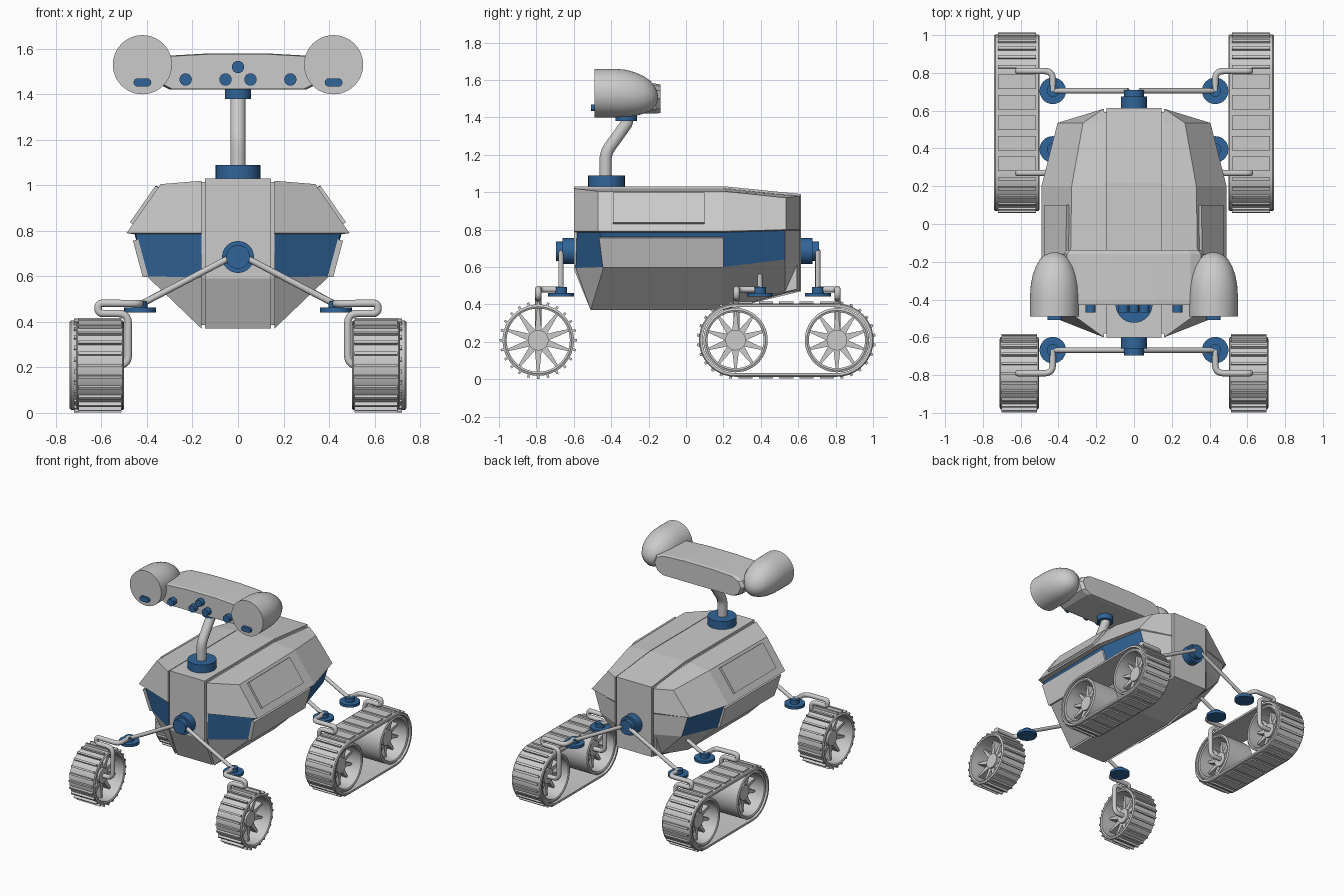
import bpy, bmesh
from math import pi, sin, cos, radians
from mathutils import Vector, Matrix

if "Cube" in bpy.data.objects:
    bpy.data.objects.remove(bpy.data.objects["Cube"])

blue = bpy.data.materials.new("blue")
blue.diffuse_color = (0.03, 0.13, 0.32, 1)
blue.use_nodes = True
blue.node_tree.nodes["Principled BSDF"].inputs["Base Color"].default_value = blue.diffuse_color
V = Vector


def finish(name, bm, mat=None, smooth=False):
    bmesh.ops.remove_doubles(bm, verts=bm.verts, dist=1e-5)
    bmesh.ops.recalc_face_normals(bm, faces=bm.faces)
    me = bpy.data.meshes.new(name)
    bm.to_mesh(me)
    bm.free()
    if mat:
        me.materials.append(mat)
    if smooth:
        me.polygons.foreach_set("use_smooth", [True] * len(me.polygons))
        me.set_sharp_from_angle(angle=radians(35))
    ob = bpy.data.objects.new(name, me)
    bpy.context.collection.objects.link(ob)
    return ob


def loft(bm, rings, closed=True, wrap=False, caps=True):
    """Skin a list of rings of points."""
    vs = [[bm.verts.new(p) for p in r] for r in rings]
    n = len(vs[0])
    for i in range(len(vs) if wrap else len(vs) - 1):
        a, b = vs[i], vs[(i + 1) % len(vs)]
        for j in range(n if closed else n - 1):
            k = (j + 1) % n
            bm.faces.new((a[j], a[k], b[k], b[j]))
    if caps and not wrap:
        bm.faces.new(vs[0])
        bm.faces.new(vs[-1])


def prism(name, a, b, mat=None):
    bm = bmesh.new()
    loft(bm, [a, b])
    return finish(name, bm, mat)


def cyl(name, p0, p1, r, mat=None, n=32):
    p0, p1 = V(p0), V(p1)
    q = (p1 - p0).to_track_quat('Z', 'Y')
    ring = [q @ V((r * cos(2 * pi * i / n), r * sin(2 * pi * i / n), 0)) for i in range(n)]
    bm = bmesh.new()
    loft(bm, [[p + v for v in ring] for p in (p0, p1)])
    return finish(name, bm, mat, True)


def tube(name, pts, r, fillet):
    """Bent pipe with rounded corners."""
    pts = [V(p) for p in pts]
    path = [pts[0]]
    for a, b, c in zip(pts, pts[1:], pts[2:]):
        d1, d2 = a - b, c - b
        f = min(fillet, d1.length * .48, d2.length * .48)
        s, e = b + d1.normalized() * f, b + d2.normalized() * f
        path += [s.lerp(b, t).lerp(b.lerp(e, t), t) for t in (0, .2, .4, .6, .8, 1)]
    path.append(pts[-1])
    cu = bpy.data.curves.new(name, 'CURVE')
    cu.dimensions = '3D'
    cu.bevel_depth, cu.bevel_resolution, cu.use_fill_caps = r, 3, True
    sp = cu.splines.new('POLY')
    sp.points.add(len(path) - 1)
    for q, p in zip(sp.points, path):
        q.co = (*p, 1)
    bpy.context.collection.objects.link(bpy.data.objects.new(name, cu))


def slab(name, quad, t, s):
    """Thin panel on a side quad, thickened outwards."""
    q = [V((p[0] * s, p[1], p[2])) for p in quad]
    n = (q[1] - q[0]).cross(q[3] - q[0]).normalized()
    n *= 1 if n.x * s > 0 else -1
    prism(name, [p - n * .01 for p in q], [p + n * t for p in q])


def bars(name, items, x, w):
    """Tread bars: (y, z, angle, length, height)."""
    bm = bmesh.new()
    for y, z, a, l, h in items:
        bmesh.ops.create_cube(bm, size=1, matrix=Matrix.Translation((x, y, z)) @
                              Matrix.Rotation(a, 4, 'X') @ Matrix.Diagonal((w, l, h, 1)))
    finish(name, bm)


ZC = .209


def wheel(name, x, y, r, hw):
    # rim ring
    prof = [(-hw, r - .012), (-hw + .006, r), (hw - .006, r), (hw, r - .012),
            (hw - .005, r - .022), (-hw + .005, r - .022)]
    bm = bmesh.new()
    loft(bm, [[(x + a, y + q * cos(t), ZC + q * sin(t)) for a, q in prof]
              for t in [2 * pi * i / 48 for i in range(48)]], wrap=True)
    finish(name + "_rim", bm, None, True)
    # hub with tapered spokes
    cyl(name + "_hub", (x - .05, y, ZC), (x + .05, y, ZC), .055, n=20)
    bm = bmesh.new()
    for i in range(10):
        t = 2 * pi * (i + .5) / 10
        c, s = cos(t), sin(t)
        flat = [(.045, -.019), (r - .015, -.006), (r - .015, .006), (.045, .019)]
        loft(bm, [[(x + d, y + a * c - b * s, ZC + a * s + b * c) for a, b in flat] for d in (-.035, .035)])
    finish(name + "_spokes", bm)


# hull: centre strip and recessed core
side = [(-.6, .59), (-.6, 1.03), (.22, 1.03), (.615, .99), (.615, .47), (.2, .37), (-.51, .37)]
prism("hull_centre_strip", [(-.145, y, z) for y, z in side], [(.145, y, z) for y, z in side])
core = [(y * .965, .7 + (z - .7) * .95) for y, z in side]
prism("hull_core", [(-.17, y, z) for y, z in core], [(.17, y, z) for y, z in core])

# hull sides: sections from front edge to rear edge
sections = [
    [(.16, -.51, .37), (.16, -.59, .595), (.16, -.583, .785), (.16, -.6, .79), (.16, -.6, 1.02), (.16, -.6, 1.02)],
    [(.16, -.51, .37), (.4, -.44, .6), (.45, -.46, .785), (.49, -.47, .79), (.34, -.47, 1.005), (.16, -.47, 1.02)],
    [(.16, .2, .37), (.4, .2, .6), (.455, .2, .785), (.49, .2, .79), (.33, .2, 1.005), (.16, .2, 1.02)],
    [(.16, .53, .46), (.335, .53, .64), (.385, .53, .795), (.405, .535, .8), (.27, .535, .97), (.16, .535, .985)],
    [(.16, .61, .475), (.16, .61, .64), (.16, .61, .795), (.16, .61, .8), (.16, .61, .98), (.16, .61, .98)]]
for s in (-1, 1):
    bm = bmesh.new()
    loft(bm, [[(x * s, y, z) for x, y, z in r] for r in sections], closed=False, caps=False)
    bmesh.ops.remove_doubles(bm, verts=bm.verts, dist=1e-5)
    bmesh.ops.holes_fill(bm, edges=[e for e in bm.edges if e.is_boundary])
    ob = finish("hull_side", bm)
    ob.data.materials.append(None)
    ob.data.materials.append(blue)
    for p in ob.data.polygons:  # window band
        zs = [ob.data.vertices[i].co.z for i in p.vertices]
        if len(zs) == 4 and .58 < min(zs) < .66 and .76 < max(zs) < .797 + .001 and p.center.y < .5 and abs(p.center.x) > .2:
            p.material_index = 1
    slab("lower_side_panel", [(.405, -.445, .6), (.448, -.465, .76), (.448, .2, .76), (.402, .2, .6)], .014, s)
    slab("upper_side_panel", [(.463, -.39, .83), (.351, -.39, .99), (.346, .1, .99), (.463, .1, .83)], .014, s)

# pivot hubs front and rear
for y0, d in ((-.59, -1), (.605, 1)):
    cyl("pivot_hub", (0, y0, .685), (0, y0 + d * .07, .685), .07, blue)
    cyl("pivot_cap", (0, y0, .685), (0, y0 + d * .105, .685), .052, blue)

for s in (-1, 1):
    # suspension arms: pivot y, inner rod start, wheel y
    for y, start, wy in ((-.668, (.03, .685), -.79), (.705, (.03, .685), .81), (.395, (.2, .6), .27)):
        cyl("arm_rod", (start[0] * s, y, start[1]), (.43 * s, y, .475), .014, n=12)
        cyl("steering_disc", (.43 * s, y, .442), (.43 * s, y, .462), .07, blue)
        cyl("steering_knob", (.43 * s, y, .46), (.43 * s, y, .492), .032, blue, 20)
        tube("wheel_strut", [(.43 * s, y, .48), (.43 * s, wy, .48), (.615 * s, wy, .482), (.615 * s, wy, .437),
                             (.482 * s, wy, .437), (.482 * s, wy, ZC), (.6 * s, wy, ZC)], .017, .045)
    # front wheel
    wheel("front_wheel", .607 * s, -.79, .191, .105)
    bars("front_wheel_treads", [(-.79 + .195 * cos(t), ZC + .195 * sin(t), t - pi / 2, .013, .024)
                                for t in [2 * pi * i / 24 for i in range(24)]], .607 * s, .188)
    # track wheels
    ya, yb = .265, .807
    for y in (ya, yb):
        wheel("track_wheel", .62 * s, y, .172, .112)
    # track belt
    bm = bmesh.new()
    rings = []
    for yc, a0 in ((yb, -pi / 2), (ya, pi / 2)):
        for i in range(21):
            t = a0 + pi * i / 20
            rings.append([(.62 * s + d, yc + r * cos(t), ZC + r * sin(t))
                          for d, r in ((-.12, .176), (-.12, .19), (-.114, .196), (.114, .196), (.12, .19), (.12, .176))])
    loft(bm, rings, wrap=True)
    finish("track_belt", bm, None, True)
    # track treads: thin bars round the ends, wide pads on the straights
    tr = []
    for yc, a0 in ((yb, -pi / 2), (ya, pi / 2)):
        for i in range(12):
            t = a0 + pi * (i + .5) / 12
            tr.append((yc + .197 * cos(t), ZC + .197 * sin(t), t - pi / 2, .016, .02))
    for i in range(5):
        yc = ya + (yb - ya) * (i + .5) / 5
        tr += [(yc, ZC + .198, 0, .075, .016), (yc, ZC - .198, 0, .075, .016)]
    bars("track_treads", tr, .62 * s, .2)

# mast
cyl("mast_base", (0, -.425, 1.02), (0, -.425, 1.09), .098, blue)
tube("mast", [(0, -.43, 1.08), (0, -.43, 1.21), (0, -.315, 1.37), (0, -.315, 1.4)], .034, .04)
cyl("mast_collar", (0, -.32, 1.38), (0, -.32, 1.425), .058, blue)

# head bar
half = [(.3, 1.42), (.35, 1.445), (.375, 1.5), (.355, 1.545), (.3, 1.57), (.12, 1.58)]
outline = half + [(-x, z) for x, z in reversed(half)]
bm = bmesh.new()
loft(bm, [[(x * k, y, 1.5 + (z - 1.5) * k) for x, z in outline]
          for y, k in ((-.43, .96), (-.41, 1), (-.16, 1), (-.137, .95))])
finish("head_bar", bm)

# head lenses
for x, z in ((-.23, 1.465), (-.055, 1.465), (.055, 1.465), (.23, 1.465), (0, 1.52)):
    cyl("lens", (x, -.42, z), (x, -.468, z), .027, blue, 24)

# bullet shaped pods and their slot lamps
pod = [(.13, -.49, 0), (.13, -.38, 0), (.126, -.32, -.002), (.116, -.27, -.006), (.1, -.225, -.01),
       (.078, -.187, -.015), (.048, -.162, -.02), (.02, -.152, -.022), (.003, -.15, -.022)]
for s in (-1, 1):
    bm = bmesh.new()
    loft(bm, [[(.42 * s + r * cos(t), y, 1.53 + dz + r * sin(t)) for t in [2 * pi * i / 48 for i in range(48)]]
              for r, y, dz in pod])
    finish("head_pod", bm, None, True)
    cap = []
    for sx, a0 in ((1, -pi / 2), (-1, pi / 2)):
        cap += [(.42 * s + sx * .021 + .018 * cos(a0 + pi * i / 8), 1.452 + .018 * sin(a0 + pi * i / 8)) for i in range(9)]
    prism("pod_lamp", [(x, -.48, z) for x, z in cap], [(x, -.508, z) for x, z in cap], blue)
